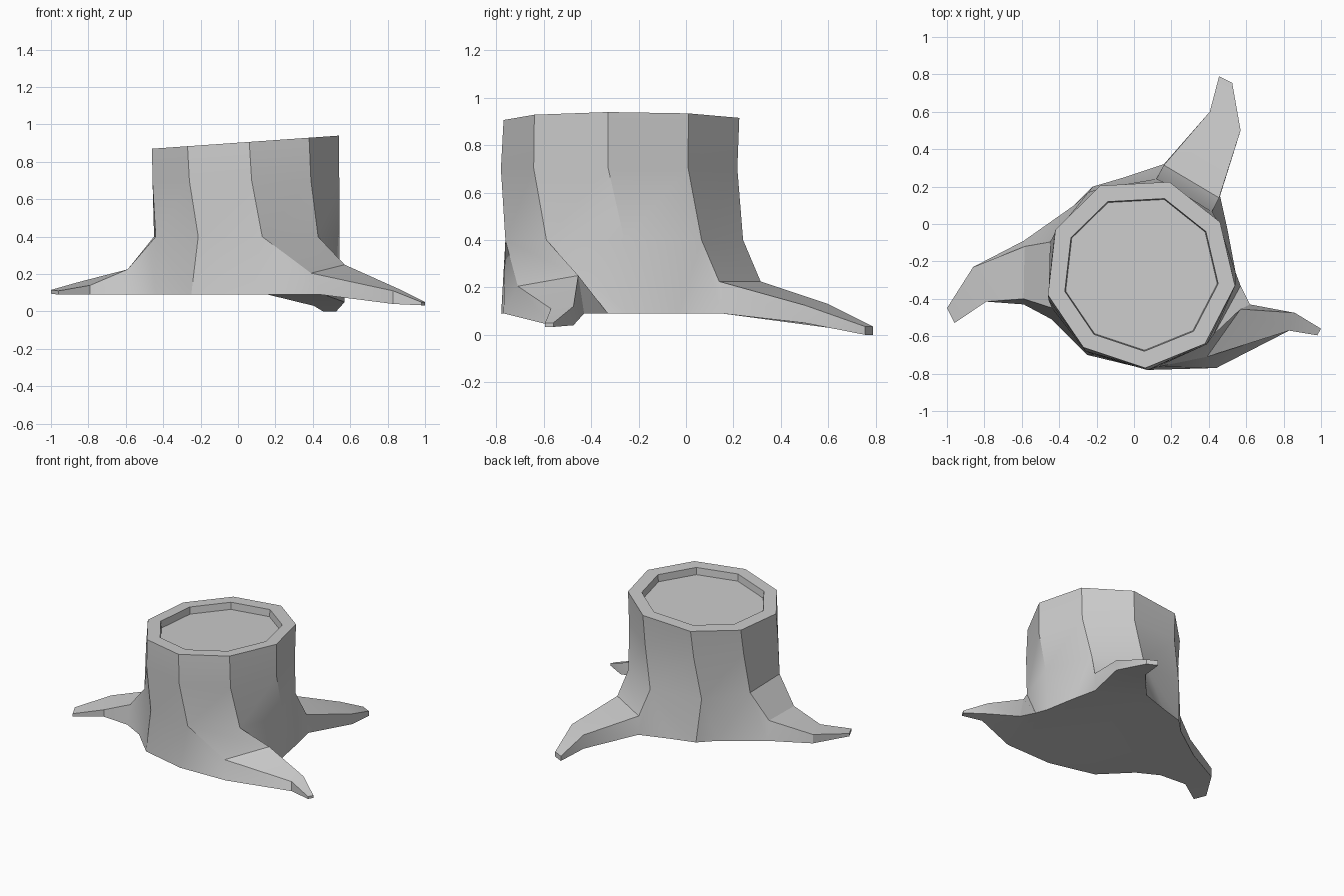
import bpy, bmesh, math
from mathutils import Vector

if "Cube" in bpy.data.objects:
    bpy.data.objects.remove(bpy.data.objects["Cube"])

bm = bmesh.new()
V = lambda x, y, z: bm.verts.new((x, y, z))
CX, CY = 0.04, -0.27

# Nine-sided outline of the sawn top, counter-clockwise from the front
OUT = [(.06, -.77), (.38, -.64), (.54, -.33), (.46, .01), (.19, .225),
       (-.18, .205), (-.42, -.03), (-.46, -.38), (-.27, -.66)]


def ring(scale, turn, z, dy=0, tilt=0):
    c, s = math.cos(math.radians(turn)), math.sin(math.radians(turn))
    out = []
    for x, y in OUT:
        u, w = (x - CX) * scale, (y - CY) * scale
        px, py = CX + u * c - w * s, CY + u * s + w * c + dy
        out.append(V(px, py, z + tilt * (px - CX)))
    return out


def bridge(lo, hi):
    n = len(lo)
    for i in range(n):
        j = (i + 1) % n
        bm.faces.new((lo[i], lo[j], hi[j], hi[i]))


# Trunk, rim and sunken cut face
neck = ring(1.0, 8, .40)
rings = [neck, ring(1.0, 1.5, .70, -.012, .01), ring(1.0, 0, .905, 0, .07),
         ring(.82, 0, .905, 0, .07), ring(.81, 0, .855, 0, .07)]
for lo, hi in zip(rings, rings[1:]):
    bridge(lo, hi)
bm.faces.new(rings[-1])

BASE = .09
# Each root: first neck index, then (x, y, top z, bottom z) for both sides
# at the knee top, the knee foot, the middle and the tip
ROOTS = [
    (0, [(.39, -.71, .205), (.57, -.455, .25)], [(.44, -.77), (.62, -.43)],
     [(.83, -.57, .11, .04), (.86, -.475, .12, .04)],
     [(.98, -.595, .05, .033), (1.0, -.56, .05, .033)]),
    (3, [(.455, .14, .225), (.16, .315, .225)], [(.46, .15), (.16, .32)],
     [(.57, .50, .125, .05), (.405, .60, .13, .03)],
     [(.525, .755, .035, 0), (.455, .79, .035, 0)]),
    (6, [(-.585, -.12, .225), (-.59, -.40, .225)], [(-.59, -.09), (-.59, -.43)],
     [(-.86, -.23, .155, .09), (-.79, -.415, .14, .09)],
     [(-1.0, -.45, .115, .095), (-.96, -.53, .11, .09)]),
]
# Foot of the trunk in the gaps after each root
GAPS = [[(.57, -.33), (.54, -.25), (.50, -.03)],
        [(-.05, .25), (-.22, .20), (-.32, .10)],
        [(-.44, -.51), (-.25, -.70), (.08, -.78)]]

# Roots: four-sided tapering limbs
knees = []
for i, top, foot, mid, tip in ROOTS:
    ka, kb = [V(*p) for p in top]
    fa, fb = [V(x, y, BASE) for x, y in foot]
    knees.append((ka, kb, fa, fb))
    bm.faces.new((neck[i], ka, kb, neck[i + 1]))
    sec = [ka, fa, fb, kb]
    for (a, b) in (mid, tip):
        nxt = [V(a[0], a[1], a[2]), V(a[0], a[1], a[3]),
               V(b[0], b[1], b[3]), V(b[0], b[1], b[2])]
        bridge(sec, nxt)
        sec = nxt
    bm.faces.new(sec)

# Flared trunk foot between the roots, and the flat underside
under = []
for r in range(3):
    i = ROOTS[r][0]
    vr, vm, vs = neck[i + 1], neck[i + 2], neck[(i + 3) % 9]
    _, kb, fa, fb = knees[r]
    ks, _, fs, _ = knees[(r + 1) % 3]
    p, q, t = [V(x, y, BASE) for x, y in GAPS[r]]
    for f in ((vr, kb, fb, p), (vr, p, q, vm), (vm, q, t, vs), (vs, t, fs, ks)):
        bm.faces.new(f)
    under += [fa, fb, p, q, t]
bm.faces.new(under[::-1])

bmesh.ops.recalc_face_normals(bm, faces=bm.faces)
me = bpy.data.meshes.new("tree_stump")
bm.to_mesh(me)
bm.free()
ob = bpy.data.objects.new("tree_stump", me)
bpy.context.collection.objects.link(ob)
bpy.context.view_layer.objects.active = ob
ob.select_set(True)
bpy.ops.object.shade_smooth_by_angle(angle=math.radians(30))
